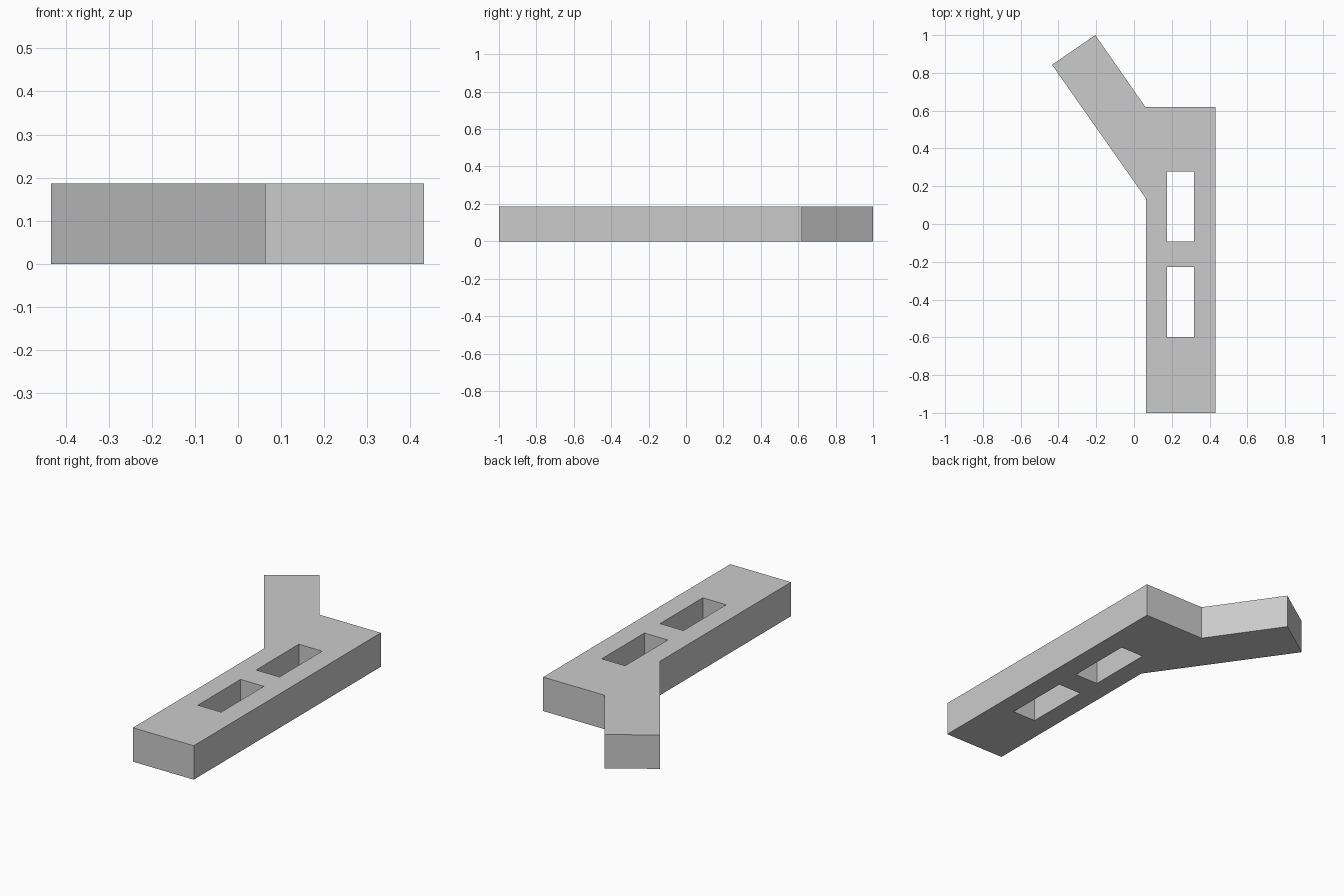
import bpy
import bmesh

if "Cube" in bpy.data.objects:
    bpy.data.objects.remove(bpy.data.objects["Cube"])

HEIGHT = 0.186

# Plan outline: straight bar with an angled arm at the back left
OUTLINE = [(0.063, -1.0), (0.432, -1.0), (0.432, 0.62), (0.06, 0.62),
           (-0.205, 1.0), (-0.434, 0.843), (0.063, 0.135)]


def rect(x0, y0, x1, y1):
    return [(x0, y0), (x1, y0), (x1, y1), (x0, y1)]


# Two rectangular through slots in the bar
SLOTS = [rect(0.175, y, 0.317, y + 0.37) for y in (-0.598, -0.093)]


def plate(name, loops, height, material):
    """Fill closed plan loops (the inner ones become holes) and extrude upward."""
    bm = bmesh.new()
    edges = []
    for loop in loops:
        verts = [bm.verts.new((x, y, 0)) for x, y in loop]
        edges += [bm.edges.new((v, verts[i - 1])) for i, v in enumerate(verts)]
    bmesh.ops.triangle_fill(bm, use_beauty=True, edges=edges, normal=(0, 0, 1))
    result = bmesh.ops.extrude_face_region(bm, geom=bm.faces[:], use_keep_orig=True)
    top = [g for g in result["geom"] if isinstance(g, bmesh.types.BMVert)]
    bmesh.ops.translate(bm, verts=top, vec=(0, 0, height))
    bmesh.ops.recalc_face_normals(bm, faces=bm.faces[:])
    mesh = bpy.data.meshes.new(name)
    bm.to_mesh(mesh)
    bm.free()
    mesh.materials.append(material)
    obj = bpy.data.objects.new(name, mesh)
    bpy.context.collection.objects.link(obj)
    return obj


grey = bpy.data.materials.new("plain grey")
grey.diffuse_color = (0.6, 0.6, 0.6, 1)
grey.use_nodes = True
grey.node_tree.nodes["Principled BSDF"].inputs["Base Color"].default_value = grey.diffuse_color

plate("slotted_bracket", [OUTLINE] + SLOTS, HEIGHT, grey)
